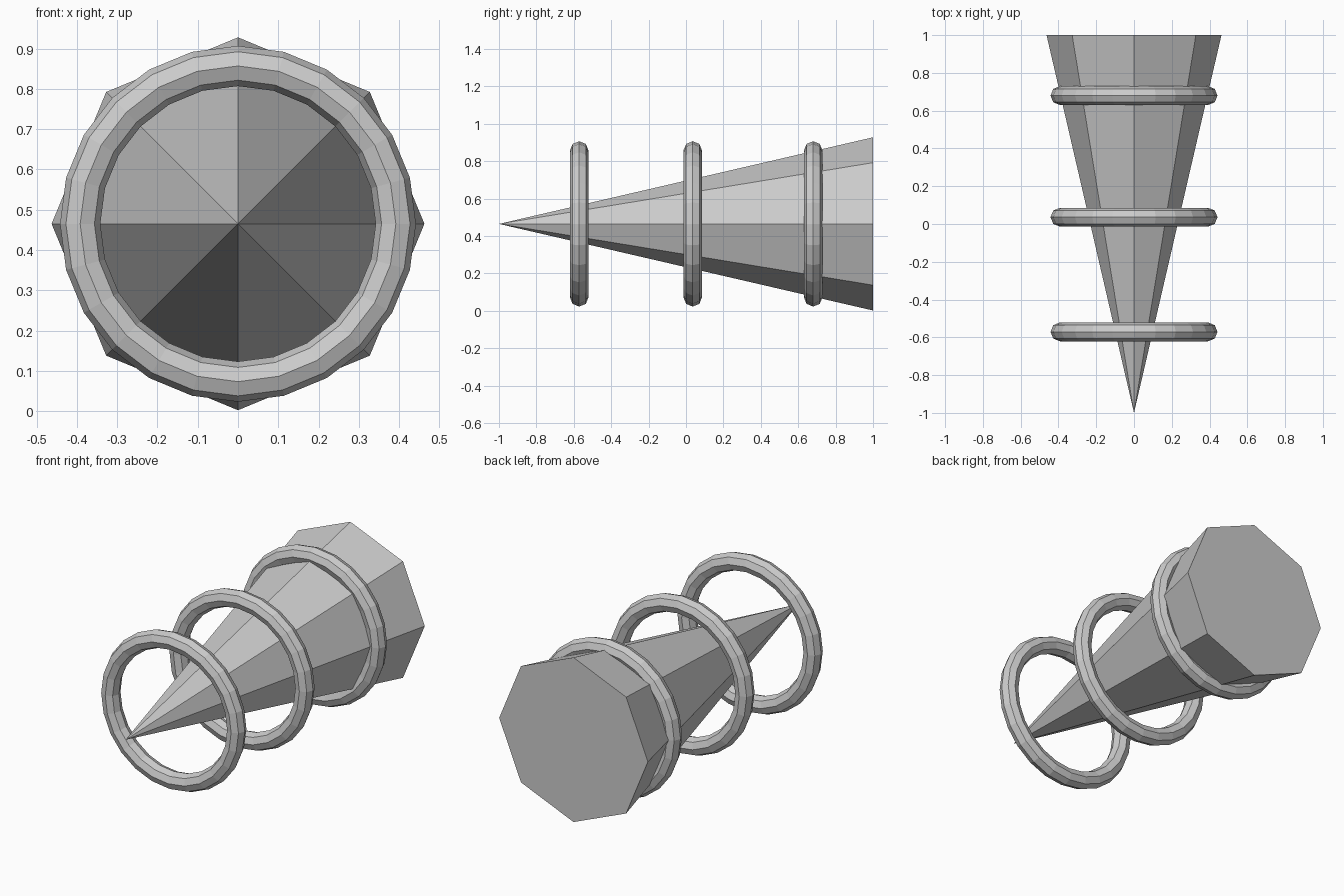
import bpy
import math

cube = bpy.data.objects.get("Cube")
if cube:
    bpy.data.objects.remove(cube, do_unlink=True)

AXIS_Z = 0.465
TURN = math.pi / 2

grey = bpy.data.materials.new("plain grey")
grey.use_nodes = True
colour = (0.6, 0.6, 0.6, 1)
grey.diffuse_color = colour
grey.node_tree.nodes["Principled BSDF"].inputs["Base Color"].default_value = colour


def finish(name):
    obj = bpy.context.object
    obj.name = name
    obj.data.materials.clear()
    obj.data.materials.append(grey)
    bpy.ops.object.shade_flat()


# Eight-sided spike lying along y, tip to the front
bpy.ops.mesh.primitive_cone_add(vertices=8, radius1=0.463, radius2=0, depth=2,
                                location=(0, 0, AXIS_Z), rotation=(TURN, 0, 0))
finish("cone_spike")

# Three equal rings around the spike
for name, y in (("front_ring", -0.571), ("middle_ring", 0.036), ("rear_ring", 0.68)):
    bpy.ops.mesh.primitive_torus_add(major_segments=24, minor_segments=8,
                                     major_radius=0.392, minor_radius=0.05,
                                     location=(0, y, AXIS_Z), rotation=(TURN, 0, 0))
    finish(name)
